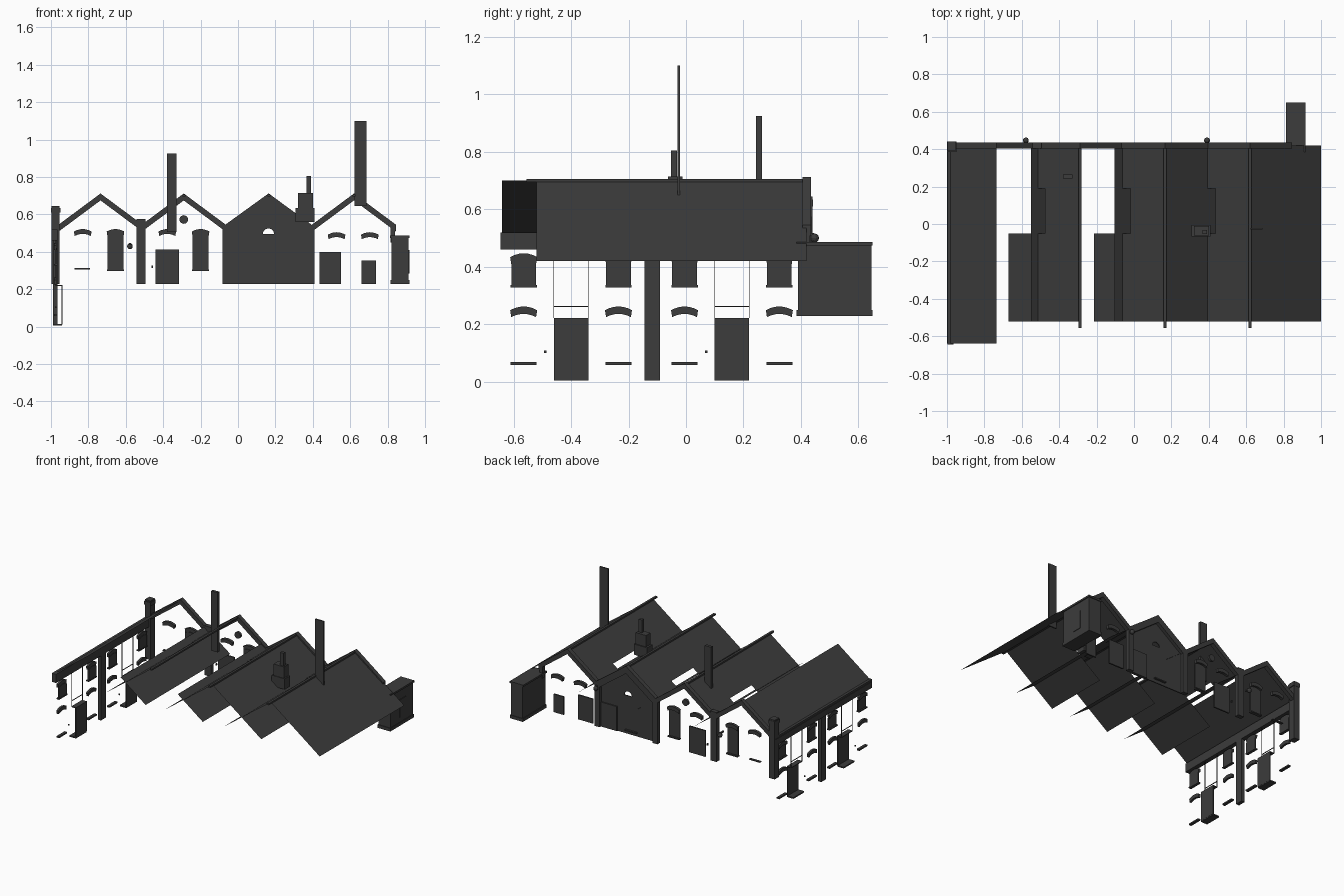
import bpy, bmesh, math

cube = bpy.data.objects.get("Cube")
if cube:
    bpy.data.objects.remove(cube, do_unlink=True)

slate = bpy.data.materials.new("dark_grey")
slate.use_nodes = True
GREY = (0.045, 0.045, 0.045, 1)
slate.diffuse_color = GREY
slate.node_tree.nodes["Principled BSDF"].inputs["Base Color"].default_value = GREY


def finish(name, bm):
    mesh = bpy.data.meshes.new(name)
    bm.to_mesh(mesh)
    bm.free()
    mesh.materials.append(slate)
    obj = bpy.data.objects.new(name, mesh)
    bpy.context.collection.objects.link(obj)
    return obj


def prism(name, outline, axis, d0, d1):
    """Extrude a (horizontal, z) outline along the x or y axis."""
    bm = bmesh.new()
    place = (lambda h, z: (d0, h, z)) if axis == "x" else (lambda h, z: (h, d0, z))
    face = bm.faces.new([bm.verts.new(place(h, z)) for h, z in outline])
    grown = bmesh.ops.extrude_face_region(bm, geom=[face])["geom"]
    shift = (d1 - d0, 0, 0) if axis == "x" else (0, d1 - d0, 0)
    bmesh.ops.translate(bm, vec=shift, verts=[v for v in grown if isinstance(v, bmesh.types.BMVert)])
    bmesh.ops.recalc_face_normals(bm, faces=bm.faces)
    return finish(name, bm)


def box(name, x0, x1, y0, y1, z0, z1):
    return prism(name, [(x0, z0), (x1, z0), (x1, z1), (x0, z1)], "y", y0, y1)


def bow(c, half, z, rise, n=6):
    """Points of a shallow arch from left to right."""
    return [(c + half * t, z + rise * (1 - t * t)) for t in [i * 2 / n - 1 for i in range(n + 1)]]


def lintel(name, c, z, axis, d0, d1, half=0.047, tall=0.024):
    low, high = bow(c, half * 0.92, z, 0.011), bow(c, half, z + tall, 0.013)
    prism(name, low + high[::-1], axis, d0, d1)


def window(name, c, half, z0, z1, axis, d0, d1):
    top = bow(c, half, z1, 0.012)
    prism(name, [(c - half, z0)] + top + [(c + half, z0)], axis, d0, d1)


# Roof sheets: plan outlines dropped onto the slope of their ridge
RIDGES = [-0.735, -0.29, 0.165, 0.62]
PITCH, TOP, FRONT, BACK = 0.735, 0.70, -0.52, 0.42


def sheet(name, ridge, plan):
    bm = bmesh.new()
    bm.faces.new([bm.verts.new((x, y, TOP - PITCH * abs(x - ridge))) for x, y in plan])
    bmesh.ops.recalc_face_normals(bm, faces=bm.faces)
    for f in bm.faces:
        if f.normal.z < 0:
            f.normal_flip()
    finish(name, bm)


def rect(x0, x1, y0=FRONT, y1=BACK):
    return [(x0, y0), (x1, y0), (x1, y1), (x0, y1)]


sheet("roof_outer_slope", RIDGES[0], rect(-1, RIDGES[0], -0.64, 0.43))
for i, r in enumerate(RIDGES[1:]):
    # left slopes reach below the valley and are notched towards the back
    sheet(f"roof_left_slope_{i}", r, [
        (r, FRONT), (r, BACK), (r - 0.23, BACK), (r - 0.23, 0.19), (r - 0.185, 0.19),
        (r - 0.185, -0.05), (r - 0.38, -0.05), (r - 0.38, FRONT)])
    box(f"ridge_cap_{i}", r - 0.008, r + 0.008, -0.555, BACK, 0.695, 0.706)
for i, r in enumerate(RIDGES):
    start = r + 0.185 if i < 2 else r
    sheet(f"roof_right_slope_{i}", r, rect(start, r + 0.38))

# Gable verge trims
for i, r in enumerate(RIDGES):
    w = 0.225
    prism(f"gable_trim_{i}", [(r - w, 0.545), (r, 0.712), (r + w, 0.545),
                              (r + w, 0.508), (r, 0.675), (r - w, 0.508)], "y", 0.405, 0.435)

# Panelled gable wall with half-round opening, built as two halves
MID = 0.163
arc = [(0.03 * math.sin(a), 0.495 + 0.03 * math.cos(a)) for a in [i * math.pi / 12 for i in range(7)]]
for side, s in (("right", -1), ("left", 1)):
    half = arc + [(0, 0.495), (0, 0.228), (0.24, 0.228), (0.24, 0.535), (0, 0.70)]
    prism(f"gable_wall_{side}", [(MID + s * h, z) for h, z in half], "y", 0.405, 0.412)
    rim = [(0, 0.66), (0.205, 0.51), (0.205, 0.228), (0.245, 0.228), (0.245, 0.535), (0, 0.712)]
    prism(f"gable_frame_{side}", [(MID + s * h, z) for h, z in rim], "y", 0.405, 0.435)
box("gable_door", 0.245, 0.37, 0.40, 0.42, 0.228, 0.40)
box("gable_sill", 0.09, 0.18, 0.412, 0.425, 0.25, 0.258)

# Rear pilasters
box("corner_pilaster", -0.998, -0.955, 0.39, 0.44, 0.228, 0.644)
box("corner_pilaster_cap", -1.0, -0.95, 0.385, 0.442, 0.61, 0.635)
box("valley_pilaster", -0.543, -0.495, 0.405, 0.437, 0.228, 0.575)
box("end_pilaster", 0.815, 0.84, 0.405, 0.43, 0.45, 0.54)

# Rear doors, windows and lintels
for name, c, w, z0, z1 in (("rear_door_a", -0.378, 0.125, 0.228, 0.412),
                           ("rear_door_b", 0.492, 0.115, 0.228, 0.40),
                           ("rear_hatch", 0.70, 0.078, 0.228, 0.355)):
    box(name, c - w / 2, c + w / 2, 0.405, 0.415, z0, z1)
for i, c in enumerate((-0.655, -0.20)):
    window(f"rear_window_{i}", c, 0.042, 0.303, 0.485, "y", 0.405, 0.415)
    box(f"rear_sill_{i}", c - 0.045, c + 0.045, 0.405, 0.428, 0.298, 0.306)
for i, (c, z) in enumerate(((-0.83, 0.485), (-0.655, 0.485), (-0.378, 0.485),
                            (-0.20, 0.485), (0.527, 0.468), (0.705, 0.468))):
    lintel(f"rear_lintel_{i}", c, z, "y", 0.41, 0.43)
box("blind_window_sill", -0.875, -0.79, 0.41, 0.428, 0.307, 0.313)
ring = [(-0.29 + 0.023 * math.cos(a), 0.573 + 0.023 * math.sin(a)) for a in [i * math.pi / 8 for i in range(16)]]
prism("round_window", ring, "y", 0.408, 0.425)
box("door_box", -0.463, -0.455, 0.41, 0.42, 0.315, 0.328)

# Wall lamps
for i, (x, z) in enumerate(((-0.578, 0.43), (0.39, 0.50))):
    bm = bmesh.new()
    bmesh.ops.create_uvsphere(bm, u_segments=10, v_segments=6, radius=0.016)
    bmesh.ops.translate(bm, vec=(x, 0.447, z), verts=bm.verts)
    finish(f"wall_lamp_{i}", bm)
    box(f"lamp_arm_{i}", x - 0.005, x + 0.005, 0.41, 0.445, z + 0.008, z + 0.018)

# Annex
box("annex_body", 0.82, 0.912, 0.39, 0.645, 0.228, 0.478)
box("annex_cornice", 0.812, 0.918, 0.385, 0.65, 0.474, 0.487)
box("annex_plinth", 0.815, 0.916, 0.385, 0.65, 0.228, 0.25)
box("annex_window", 0.91, 0.916, 0.495, 0.56, 0.285, 0.41)

# Chimneys and roof vent
box("short_chimney", -0.38, -0.33, 0.244, 0.264, 0.505, 0.925)
box("tall_chimney", 0.622, 0.687, -0.03, -0.021, 0.645, 1.1)
box("vent_base", 0.307, 0.41, -0.066, -0.005, 0.56, 0.635)
box("vent_body", 0.32, 0.40, -0.062, -0.012, 0.635, 0.715)
box("vent_pipe", 0.365, 0.39, -0.053, -0.031, 0.715, 0.805)

# Side facade: cornice, pilaster, windows and doors
box("side_cornice", -0.998, -0.965, -0.645, 0.43, 0.46, 0.52)
box("side_pilaster", -0.99, -0.965, -0.145, -0.09, 0.005, 0.50)
for i, y in enumerate((-0.565, -0.235, -0.005, 0.325)):
    window(f"side_window_{i}", y, 0.043, 0.335, 0.41, "x", -0.975, -0.967)
    box(f"upper_sill_{i}", -0.985, -0.965, y - 0.046, y + 0.046, 0.328, 0.336)
    lintel(f"upper_lintel_{i}", y, 0.41, "x", -0.985, -0.97)
    lintel(f"lower_lintel_{i}", y, 0.225, "x", -0.985, -0.97)
    box(f"lower_sill_{i}", -0.985, -0.965, y - 0.045, y + 0.045, 0.058, 0.068)
for i, y in enumerate((-0.40, 0.16)):
    box(f"side_door_{i}", -0.945, -0.939, y - 0.06, y + 0.06, 0.012, 0.222)
    box(f"side_step_{i}", -0.99, -0.94, y - 0.06, y + 0.06, 0.005, 0.014)
    box(f"door_head_{i}", -0.975, -0.939, y - 0.06, y + 0.06, 0.217, 0.222)
    box(f"door_rail_{i}", -0.975, -0.97, y - 0.06, y + 0.06, 0.26, 0.263)
    for s in (-1, 1):
        box(f"door_seam_{i}_{s}", -0.975, -0.97, y + s * 0.06 - 0.001, y + s * 0.06 + 0.001, 0.222, 0.46)
    box(f"bell_plate_{i}", -0.978, -0.97, y - 0.094, y - 0.086, 0.10, 0.108)
